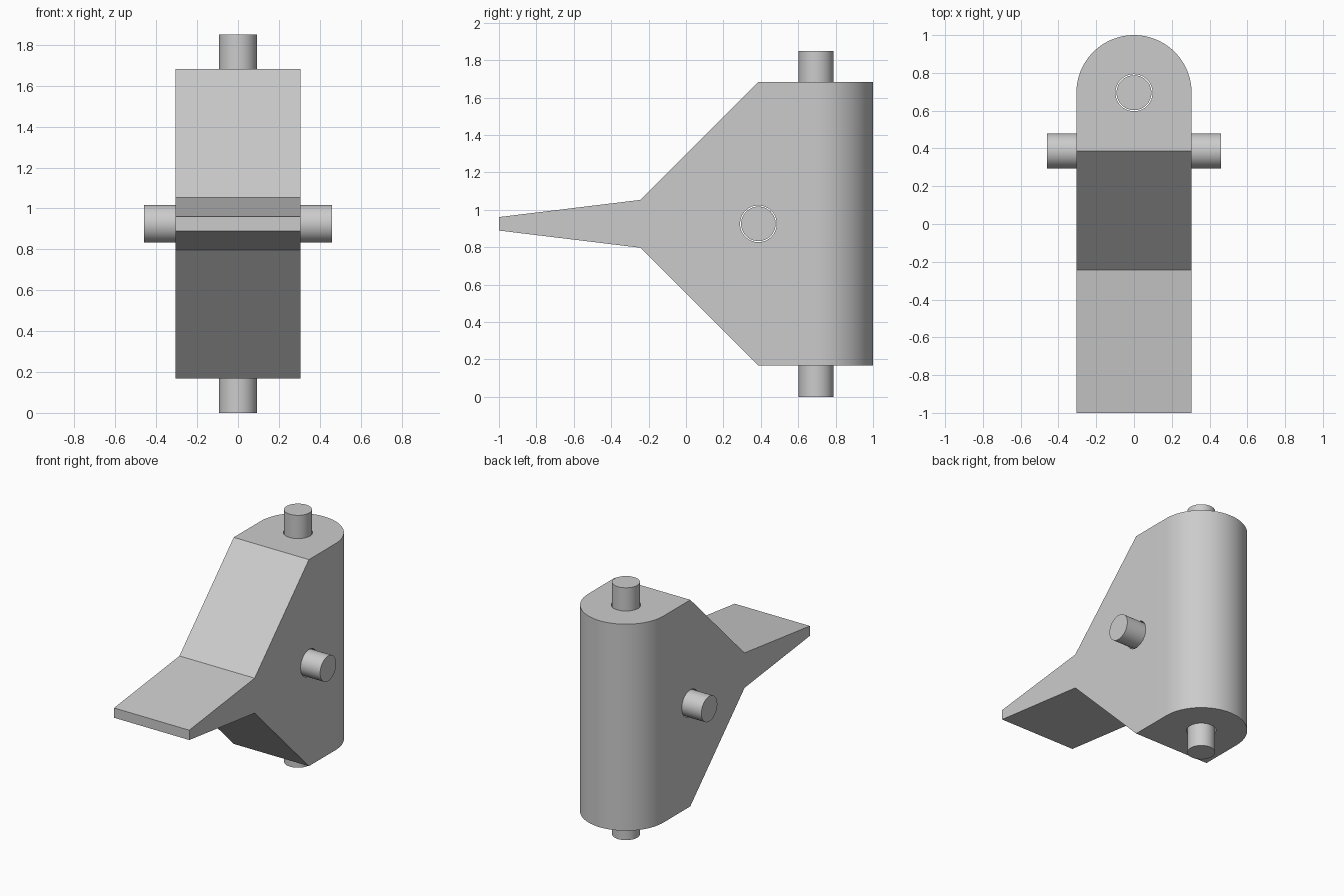
import bpy, bmesh, math
from mathutils import Matrix, Vector

cube = bpy.data.objects.get("Cube")
if cube:
    bpy.data.objects.remove(cube, do_unlink=True)

MID = 0.925          # mid height of the model
HALF_W = 0.305       # half width and rear radius of the body
BACK_Y = 1 - HALF_W  # centre of the rounded back
CROSS_Y = 0.387      # position of the sideways pin
PIN_R, HOLE_R = 0.0925, 0.098

grey = bpy.data.materials.new("light_grey")
grey.use_nodes = True
colour = (0.6, 0.6, 0.6, 1)
grey.diffuse_color = colour
grey.node_tree.nodes["Principled BSDF"].inputs["Base Color"].default_value = colour


def finish(name, bm):
    bmesh.ops.recalc_face_normals(bm, faces=bm.faces)
    mesh = bpy.data.meshes.new(name)
    bm.to_mesh(mesh)
    bm.free()
    obj = bpy.data.objects.new(name, mesh)
    bpy.context.collection.objects.link(obj)
    mesh.materials.append(grey)
    return obj


def prism(name, points, direction):
    """Extrude a closed outline along a direction."""
    bm = bmesh.new()
    face = bm.faces.new([bm.verts.new(p) for p in points])
    grown = bmesh.ops.extrude_face_region(bm, geom=[face], use_keep_orig=True)
    moved = [v for v in grown["geom"] if isinstance(v, bmesh.types.BMVert)]
    bmesh.ops.translate(bm, verts=moved, vec=Vector(direction))
    return finish(name, bm)


def rod(name, radius, length, centre, axis):
    turn = Matrix.Rotation(math.pi / 2, 4, "Y") if axis == "X" else Matrix()
    bm = bmesh.new()
    bmesh.ops.create_cone(bm, cap_ends=True, segments=64, radius1=radius,
                          radius2=radius, depth=length,
                          matrix=Matrix.Translation(centre) @ turn)
    return finish(name, bm)


def smooth(obj):
    bpy.ops.object.select_all(action="DESELECT")
    obj.select_set(True)
    bpy.context.view_layer.objects.active = obj
    bpy.ops.object.shade_smooth_by_angle(angle=math.radians(30))


def combine(obj, cutter, operation):
    mod = obj.modifiers.new(operation, "BOOLEAN")
    mod.operation, mod.object, mod.solver = operation, cutter, "EXACT"
    bpy.context.view_layer.objects.active = obj
    bpy.ops.object.modifier_apply(modifier=mod.name)
    bpy.data.objects.remove(cutter, do_unlink=True)


# Body: symmetric side outline, narrow tongue at the front
upper = [(-1, 0.036), (-0.243, 0.128), (0.386, 0.757), (1.1, 0.757)]
outline = upper + [(y, -h) for y, h in reversed(upper)]
body = prism("body", [(-HALF_W, y, MID + h) for y, h in outline], (2 * HALF_W, 0, 0))

# Rounded back: plan outline with a half circle, kept by intersection
arc = [(HALF_W * math.cos(a), BACK_Y + HALF_W * math.sin(a))
       for a in (math.pi * i / 48 for i in range(49))]
sides = [(-HALF_W, -1.1), (HALF_W, -1.1)]
plan = prism("plan_cutter", [(x, y, 0) for x, y in arc + sides], (0, 0, 2))
combine(body, plan, "INTERSECT")

# Pins, each with a slightly wider bore through the body
for name, length, y, axis in (("upright_pin", 2 * MID, BACK_Y, "Z"),
                              ("cross_pin", 0.92, CROSS_Y, "X")):
    centre = (0, y, MID)
    combine(body, rod("bore_cutter", HOLE_R, 3, centre, axis), "DIFFERENCE")
    smooth(rod(name, PIN_R, length, centre, axis))
smooth(body)
